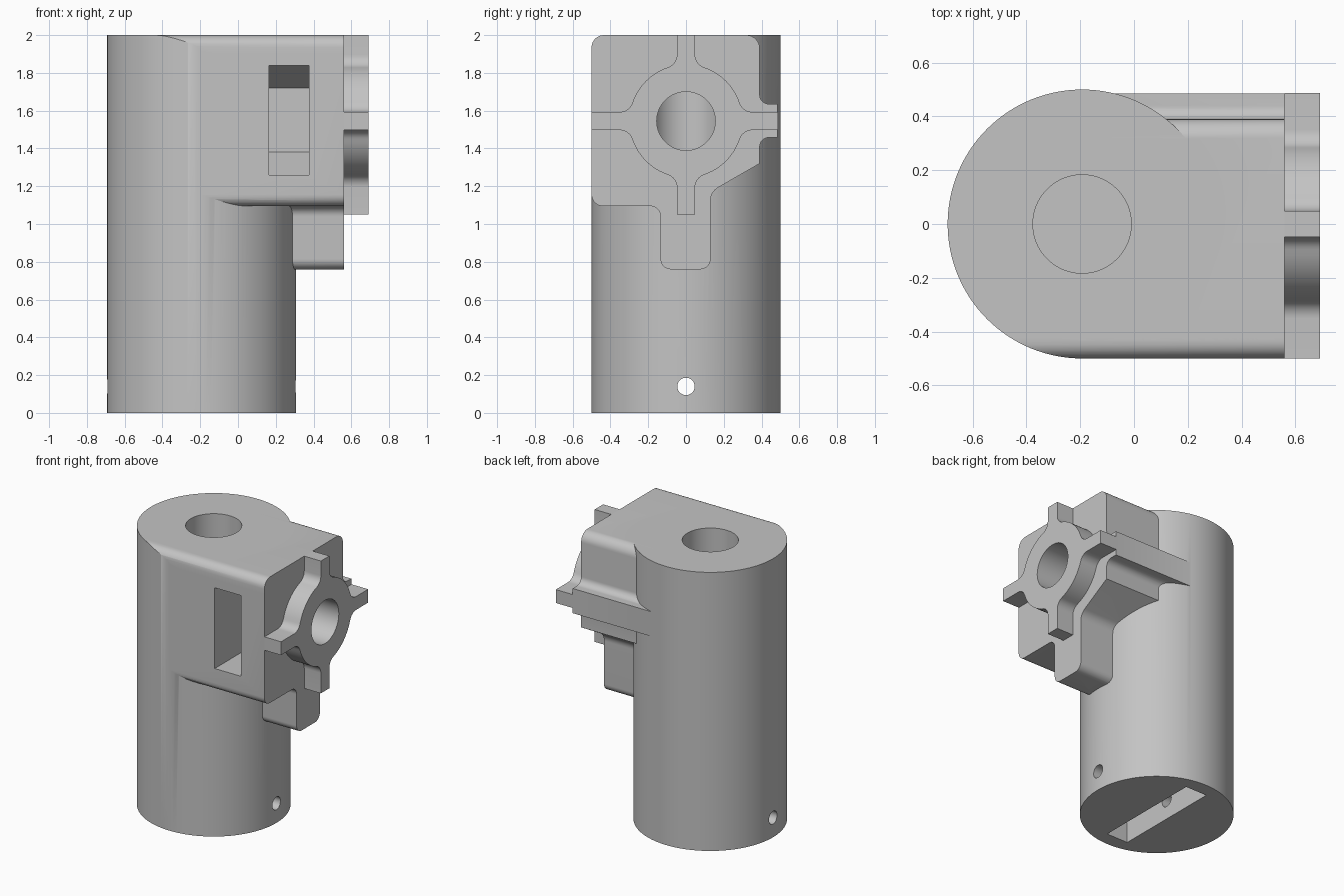
import bpy, bmesh
from math import sin, cos, tan, pi, atan2, sqrt, radians
from mathutils import Vector, Matrix

if "Cube" in bpy.data.objects:
    bpy.data.objects.remove(bpy.data.objects["Cube"], do_unlink=True)

grey = bpy.data.materials.new("light_grey")
grey.use_nodes = True
grey.diffuse_color = (0.55, 0.55, 0.55, 1)
grey.node_tree.nodes["Principled BSDF"].inputs["Base Color"].default_value = grey.diffuse_color

AXIS_X = -0.193      # centre line of the round post
AXLE_Z = 1.545       # height of the horizontal hole


def add_object(name, bm):
    bmesh.ops.recalc_face_normals(bm, faces=bm.faces)
    mesh = bpy.data.meshes.new(name)
    bm.to_mesh(mesh)
    bm.free()
    mesh.materials.append(grey)
    obj = bpy.data.objects.new(name, mesh)
    bpy.context.collection.objects.link(obj)
    return obj


def extrude_x(name, outline, x0, x1):
    """Prism along x from a (y, z) outline."""
    bm = bmesh.new()
    face = bm.faces.new([bm.verts.new((x0, y, z)) for y, z in outline])
    new = bmesh.ops.extrude_face_region(bm, geom=[face])["geom"]
    verts = [v for v in new if isinstance(v, bmesh.types.BMVert)]
    bmesh.ops.translate(bm, verts=verts, vec=(x1 - x0, 0, 0))
    return add_object(name, bm)


def cylinder(name, radius, start, end, segments=64):
    a, b = Vector(start), Vector(end)
    bm = bmesh.new()
    turn = (b - a).to_track_quat('Z', 'Y').to_matrix().to_4x4()
    bmesh.ops.create_cone(bm, cap_ends=True, segments=segments, radius1=radius,
                          radius2=radius, depth=(b - a).length,
                          matrix=Matrix.Translation((a + b) / 2) @ turn)
    return add_object(name, bm)


def rounded(corners, steps=8):
    """Outline from (y, z, radius) corners, with arcs where radius > 0."""
    out = []
    for i, (y, z, r) in enumerate(corners):
        p = Vector((y, z))
        if r == 0:
            out.append(p)
            continue
        d0 = (Vector(corners[i - 1][:2]) - p).normalized()
        d1 = (Vector(corners[(i + 1) % len(corners)][:2]) - p).normalized()
        half = d0.angle(d1) / 2
        centre = p + (d0 + d1).normalized() * r / sin(half)
        s = p + d0 * r / tan(half) - centre
        e = p + d1 * r / tan(half) - centre
        sweep = s.angle(e)
        for k in range(steps + 1):
            t = k / steps
            out.append(centre + (s * sin((1 - t) * sweep) + e * sin(t * sweep)) / sin(sweep))
    return out


def combine(target, tool, operation):
    mod = target.modifiers.new("cut", 'BOOLEAN')
    mod.operation, mod.solver, mod.object = operation, 'EXACT', tool
    bpy.ops.object.select_all(action='DESELECT')
    bpy.context.view_layer.objects.active = target
    target.select_set(True)
    bpy.ops.object.modifier_apply(modifier=mod.name)


# Round post joined to the side block with its rib and lower tab
body = cylinder("body", 0.5, (AXIS_X, 0, 0), (AXIS_X, 0, 2), 128)
block = extrude_x("side_block", rounded([
    (-0.5, 2, 0), (0.39, 2, 0.07),
    (0.39, 1.635, 0.05), (0.485, 1.635, 0), (0.485, 1.458, 0), (0.39, 1.458, 0.05),
    (0.39, 1.32, 0), (0.13, 1.17, 0.08),
    (0.13, 0.76, 0.055), (-0.135, 0.76, 0.055),
    (-0.135, 1.095, 0.055), (-0.5, 1.095, 0.06)]), AXIS_X, 0.56)
combine(body, block, 'UNION')


# Cross-shaped flange: a ring with four filleted arms
def flange_outline(ring=0.30, w=0.048, fillet=0.07, steps=8):
    u, v = sqrt((ring + fillet) ** 2 - (w + fillet) ** 2), w + fillet
    theta = atan2(v, u)
    arc = []
    for k in range(steps + 1):
        a = -pi / 2 + (theta - pi / 2) * k / steps
        arc.append((u + fillet * cos(a), v + fillet * sin(a)))
    out = []
    for quarter, length in enumerate((0.488, 0.455, 0.5, 0.495)):
        side = [(length, w)] + arc
        arm = [(a, -b) for a, b in reversed(side)] + side
        for k in range(1, 12):
            a = theta + (pi / 2 - 2 * theta) * k / 12
            arm.append((ring * cos(a), ring * sin(a)))
        c, s = cos(quarter * pi / 2), sin(quarter * pi / 2)
        out += [(a * c - b * s, AXLE_Z + a * s + b * c) for a, b in arm]
    return out


flange = extrude_x("cross_flange", flange_outline(), 0.56, 0.692)

# Cutters: rounded front top edge, bores, nut pocket, pin hole and base slot
edge = extrude_x("edge_cutter", rounded([
    (-0.6, 1.9, 0), (-0.5, 1.9, 0), (-0.5, 2, 0.065), (-0.42, 2, 0),
    (-0.42, 2.1, 0), (-0.6, 2.1, 0)]), -1, 1)
bore = cylinder("bore_cutter", 0.183, (AXIS_X, 0, 0.7), (AXIS_X, 0, 2.1))
axle = cylinder("axle_cutter", 0.155, (AXIS_X, 0, AXLE_Z), (1, 0, AXLE_Z))
pocket = extrude_x("pocket_cutter", [
    (-0.6, 1.26), (0.04, 1.26), (0.25, 1.38),
    (0.25, 1.72), (0.04, 1.84), (-0.6, 1.84)], 0.165, 0.375)
pin = cylinder("pin_cutter", 0.046, (-1, 0, 0.14), (1, 0, 0.14), 32)
slot = extrude_x("slot_cutter", [(-0.4, -0.1), (0.4, -0.1), (0.4, 0.4), (-0.4, 0.4)],
                 AXIS_X - 0.085, AXIS_X + 0.085)

cutters = (edge, bore, axle, pocket, pin, slot)
for tool in cutters:
    combine(body, tool, 'DIFFERENCE')
combine(flange, axle, 'DIFFERENCE')
for helper in cutters + (block,):
    bpy.data.objects.remove(helper, do_unlink=True)

# Smooth curved walls, sharp edges
for obj in (body, flange):
    bpy.ops.object.select_all(action='DESELECT')
    bpy.context.view_layer.objects.active = obj
    obj.select_set(True)
    bpy.ops.object.shade_smooth_by_angle(angle=radians(25))
